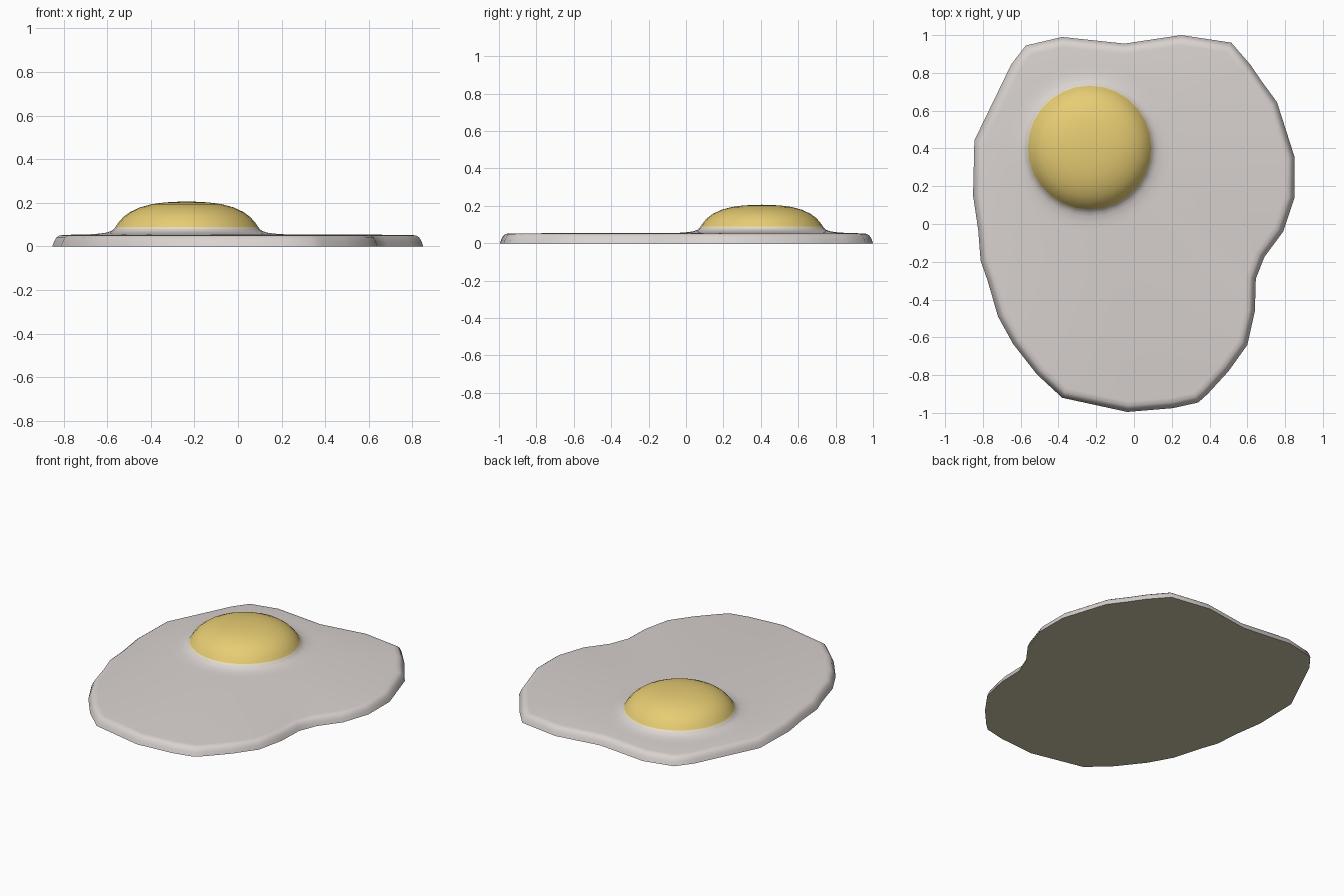
import bpy, bmesh, math
from mathutils import Vector

if "Cube" in bpy.data.objects:
    bpy.data.objects.remove(bpy.data.objects["Cube"])

def material(name, rgb):
    m = bpy.data.materials.new(name)
    m.diffuse_color = (*rgb, 1)
    m.use_nodes = True
    m.node_tree.nodes["Principled BSDF"].inputs["Base Color"].default_value = m.diffuse_color
    return m

WHITE = material("egg white", (0.70, 0.65, 0.63))
UNDER = material("cream underside", (0.60, 0.56, 0.40))
CREAM = material("pale yolk rim", (0.80, 0.74, 0.54))
YOLK = material("yolk yellow", (0.88, 0.67, 0.19))

# outline of the egg white, clockwise seen from above
OUTLINE = [(-.38, .99), (-.05, .955), (.25, 1.0), (.515, .96), (.615, .845), (.68, .75),
           (.757, .645), (.85, .355), (.85, .14), (.79, -.04), (.69, -.175), (.645, -.29),
           (.64, -.46), (.60, -.64), (.50, -.78), (.39, -.90), (.34, -.945), (.205, -.975),
           (-.035, -.995), (-.38, -.92), (-.515, -.795), (-.64, -.635), (-.72, -.49),
           (-.775, -.30), (-.812, -.195), (-.825, -.03), (-.852, .15), (-.845, .443),
           (-.72, .70), (-.65, .845), (-.573, .945)]
CX, CY, SEG = -0.235, 0.405, 28

def inset_outline(d):
    pts = [Vector(p) for p in OUTLINE]
    out = []
    for i, p in enumerate(pts):
        a = (p - pts[i - 1]).normalized()
        b = (pts[(i + 1) % len(pts)] - p).normalized()
        n = Vector((a.y + b.y, -a.x - b.x)).normalized()
        out.append(p + n * d)
    return out

def circle(r):
    return [(CX + r * math.cos(-2 * math.pi * i / SEG), CY + r * math.sin(-2 * math.pi * i / SEG))
            for i in range(SEG)]

def ring(bm, pts, z):
    return [bm.verts.new((p[0], p[1], z)) for p in pts]

def bridge(bm, a, b, mat=0):
    for i in range(len(a)):
        j = (i + 1) % len(a)
        bm.faces.new((a[i], a[j], b[j], b[i])).material_index = mat

def loop_edges(bm, r):
    return [bm.edges.get((r[i - 1], r[i])) for i in range(len(r))]

def finish(bm, name, mats):
    bm.normal_update()
    for f in bm.faces:
        f.smooth = True
    me = bpy.data.meshes.new(name)
    bm.to_mesh(me)
    bm.free()
    for m in mats:
        me.materials.append(m)
    me.set_sharp_from_angle(angle=math.radians(50))
    ob = bpy.data.objects.new(name, me)
    bpy.context.collection.objects.link(ob)
    return ob

# egg white: flat base, rounded rim, top with a fillet rising to the yolk
bm = bmesh.new()
rim = [ring(bm, inset_outline(d), z) for d, z in
       [(0, 0), (.008, .022), (.018, .040), (.032, .050), (.055, .053)]]
bottom = bm.faces.new(rim[0])
bottom.material_index = 1
for a, b in zip(rim, rim[1:]):
    bridge(bm, a, b)
skirt = [ring(bm, circle(r), z) for r, z in
         [(.44, .056), (.40, .059), (.365, .064), (.345, .072), (.335, .080), (.327, .090)]]
for k, (a, b) in enumerate(zip(skirt, skirt[1:])):
    bridge(bm, a, b, 2 if k == 4 else 0)
bmesh.ops.triangle_fill(bm, use_beauty=True,
                        edges=loop_edges(bm, rim[-1]) + loop_edges(bm, skirt[0]))
bmesh.ops.recalc_face_normals(bm, faces=bm.faces[:])
bm.normal_update()
if bottom.normal.z > 0:
    bmesh.ops.reverse_faces(bm, faces=bm.faces[:])
finish(bm, "egg_white", [WHITE, UNDER, CREAM])

# yolk dome
bm = bmesh.new()
dome = [ring(bm, circle(r), z) for r, z in
        [(.327, .090), (.312, .112), (.290, .136), (.260, .158), (.215, .179),
         (.160, .194), (.100, .202), (.045, .205)]]
for a, b in zip(dome, dome[1:]):
    bridge(bm, a, b)
tip = bm.verts.new((CX, CY, .206))
for i in range(SEG):
    bm.faces.new((dome[-1][i - 1], dome[-1][i], tip))
bmesh.ops.recalc_face_normals(bm, faces=bm.faces[:])
bm.normal_update()
if tip.link_faces[0].normal.z < 0:
    bmesh.ops.reverse_faces(bm, faces=bm.faces[:])
finish(bm, "yolk", [YOLK])
